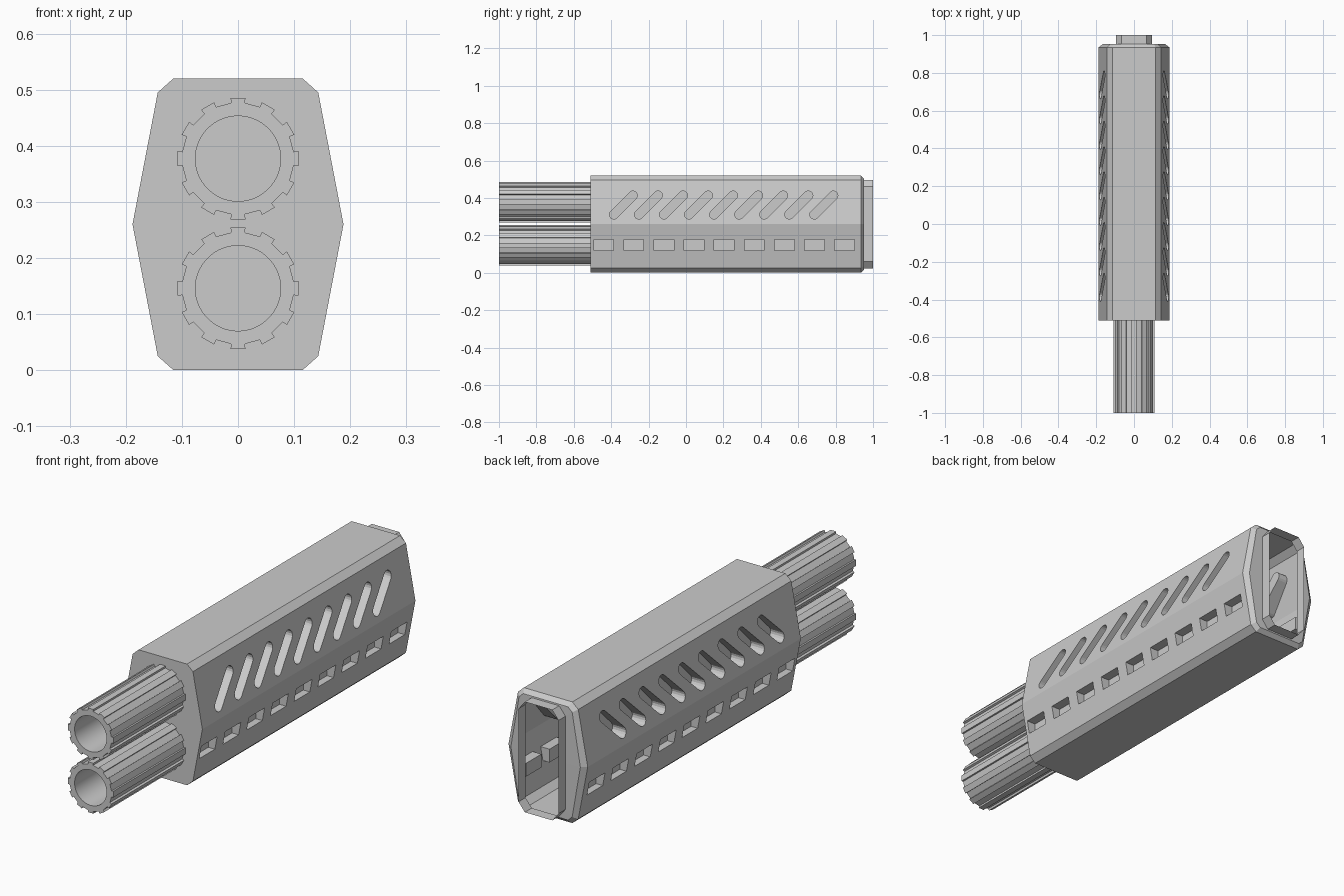
import bpy, bmesh
from math import sin, cos, pi, radians

if "Cube" in bpy.data.objects:
    bpy.data.objects.remove(bpy.data.objects["Cube"])


def make_object(name, bm):
    bmesh.ops.recalc_face_normals(bm, faces=bm.faces[:])
    mesh = bpy.data.meshes.new(name)
    bm.to_mesh(mesh)
    bm.free()
    obj = bpy.data.objects.new(name, mesh)
    bpy.context.collection.objects.link(obj)
    return obj


def loft(bm, rings, cap_start=True, cap_end=True):
    """Skin a list of equal-length point rings."""
    loops = [[bm.verts.new(p) for p in ring] for ring in rings]
    n = len(loops[0])
    for a, b in zip(loops, loops[1:]):
        for i in range(n):
            j = (i + 1) % n
            bm.faces.new((a[i], a[j], b[j], b[i]))
    if cap_start:
        bm.faces.new(loops[0][::-1])
    if cap_end:
        bm.faces.new(loops[-1])


MID = 0.26


def section(half, y):
    """Mirror a right-hand outline (x, z above middle) into a full ring."""
    right = half + [(x, -z) for x, z in half[-2::-1]]
    full = right + [(-x, z) for x, z in right[::-1]]
    return [(x, y, MID + z) for x, z in full]


# Housing: tapered prism, chamfered rear rim and open rear collar
outer = [(0.115, 0.26), (0.143, 0.235), (0.188, 0.0)]
rim = [(0.106, 0.243), (0.126, 0.225), (0.165, 0.0)]
collar = [(0.065, 0.237), (0.095, 0.20), (0.095, 0.0)]
bm = bmesh.new()
loft(bm, [section(outer, -0.51), section(outer, 0.935), section(rim, 0.952),
          section(collar, 0.953), section(collar, 1.0)])
housing = make_object("housing", bm)

# Pockets: slanted rounded slots above, rectangular vents below, both sides
bm = bmesh.new()


def pocket(outline, floor):
    for side in (-1, 1):
        loft(bm, [[(side * x, y, z) for y, z in outline] for x in (floor, 0.25)])


for i in range(9):
    cy, cz, r, d = -0.335 + 0.134 * i, 0.362, 0.024, 0.051
    slot = []
    for sign, start in ((1, -45), (-1, 135)):
        for k in range(9):
            a = radians(start + 22.5 * k)
            slot.append((cy + sign * d + r * cos(a), cz + sign * d + r * sin(a)))
    pocket(slot, 0.115)
    cy = -0.44 + 0.161 * i
    pocket([(cy - 0.053, 0.12), (cy + 0.053, 0.12),
            (cy + 0.053, 0.177), (cy - 0.053, 0.177)], 0.13)
cutter = make_object("pocket_cutter", bm)
cutter.hide_render = True

cut = housing.modifiers.new("pockets", 'BOOLEAN')
cut.operation = 'DIFFERENCE'
cut.solver = 'EXACT'
cut.object = cutter
bpy.context.view_layer.objects.active = housing
bpy.ops.object.modifier_apply(modifier=cut.name)
bpy.data.objects.remove(cutter)

# Open the rear end of the housing
bm = bmesh.new()
bm.from_mesh(housing.data)
end = [f for f in bm.faces if f.calc_center_median().y > 0.999]
bmesh.ops.delete(bm, geom=end, context='FACES')
bm.to_mesh(housing.data)
bm.free()

# Two ribbed barrels with round bores
RIBS = 12
for name, cz in (("upper_barrel", 0.377), ("lower_barrel", 0.146)):
    ribbed, bore = [], []
    for k in range(RIBS):
        for off, r in ((-7, 0.100), (-7, 0.109), (7, 0.109), (7, 0.100)):
            a = 2 * pi * k / RIBS + radians(off)
            ribbed.append((r * cos(a), cz + r * sin(a)))
    for k in range(RIBS * 4):
        a = 2 * pi * (k - 1.5) / (RIBS * 4)
        bore.append((0.076 * cos(a), cz + 0.076 * sin(a)))
    bm = bmesh.new()
    loft(bm, [[(x, y, z) for x, z in pts] for pts, y in
              ((ribbed, -0.51), (ribbed, -1.0), (bore, -1.0), (bore, -0.51))],
         False, False)
    barrel = make_object(name, bm)
    bpy.ops.object.select_all(action='DESELECT')
    barrel.select_set(True)
    bpy.context.view_layer.objects.active = barrel
    bpy.ops.object.shade_smooth_by_angle(angle=radians(12))
